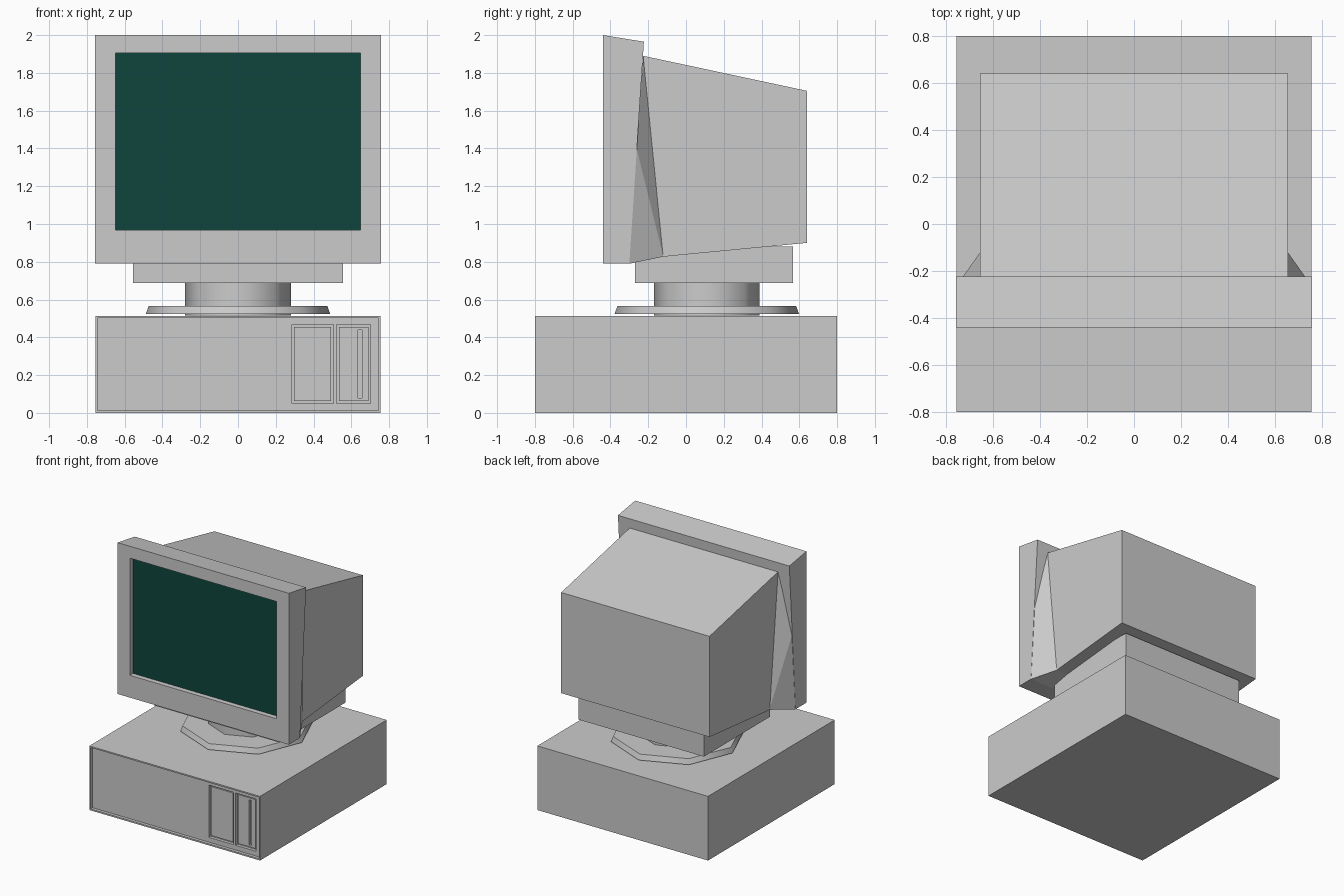
import bpy, bmesh
from math import radians
from mathutils import Matrix

if "Cube" in bpy.data.objects:
    bpy.data.objects.remove(bpy.data.objects["Cube"])


def finish(name, bm):
    bmesh.ops.recalc_face_normals(bm, faces=bm.faces)
    me = bpy.data.meshes.new(name)
    bm.to_mesh(me)
    bm.free()
    ob = bpy.data.objects.new(name, me)
    bpy.context.collection.objects.link(ob)
    return ob


def activate(ob):
    bpy.ops.object.select_all(action='DESELECT')
    ob.select_set(True)
    bpy.context.view_layer.objects.active = ob


def smooth(ob, angle=50):
    activate(ob)
    bpy.ops.object.shade_smooth_by_angle(angle=radians(angle))


def box(name, x, y, z):
    bm = bmesh.new()
    bmesh.ops.create_cube(bm, size=1)
    for v in bm.verts:
        v.co = [r[0] if c < 0 else r[1] for r, c in zip((x, y, z), v.co)]
    return finish(name, bm)


def prism(name, half_width, profile):
    """Side profile (y, z) extruded across x."""
    bm = bmesh.new()
    face = bm.faces.new([bm.verts.new((-half_width, y, z)) for y, z in profile])
    ext = bmesh.ops.extrude_face_region(bm, geom=[face])
    for v in ext['geom']:
        if isinstance(v, bmesh.types.BMVert):
            v.co.x = half_width
    return finish(name, bm)


def octagon(name, r_low, r_high, z0, z1):
    bm = bmesh.new()
    bmesh.ops.create_cone(bm, cap_ends=True, segments=8, radius1=r_low, radius2=r_high,
                          depth=z1 - z0, matrix=Matrix.Translation((0, 0.11, (z0 + z1) / 2)))
    ob = finish(name, bm)
    smooth(ob)
    return ob


def cut(ob, x, y, z):
    cutter = box("cutter", x, y, z)
    cutter.hide_render = True
    mod = ob.modifiers.new("cut", 'BOOLEAN')
    mod.operation = 'DIFFERENCE'
    mod.solver = 'EXACT'
    mod.object = cutter
    activate(ob)
    bpy.ops.object.modifier_apply(modifier=mod.name)
    bpy.data.objects.remove(cutter)


# Desktop case with recessed front panel, two drive bays
case = box("case", (-0.755, 0.755), (-0.8, 0.8), (0, 0.513))
cut(case, (-0.745, 0.745), (-0.9, -0.775), (0.012, 0.502))
for x0, x1 in ((0.285, 0.505), (0.522, 0.702)):
    cut(case, (x0, x1), (-0.9, -0.75), (0.05, 0.468))

# Bay covers; the narrow one has a drive slot
box("bay_cover", (0.297, 0.493), (-0.765, -0.74), (0.064, 0.456))
drive = box("drive_cover", (0.535, 0.69), (-0.765, -0.735), (0.064, 0.456))
cut(drive, (0.635, 0.657), (-0.9, -0.745), (0.08, 0.44))

# Swivel stand
octagon("stand_base", 0.488, 0.473, 0.524, 0.566)
octagon("stand_neck", 0.28, 0.28, 0.515, 0.70)
box("stand_top", (-0.555, 0.555), (-0.27, 0.567), (0.688, 0.88))

# Monitor housing
prism("monitor_body", 0.656, [(-0.3, 0.79), (-0.12, 0.827), (0.64, 0.9),
                              (0.64, 1.705), (-0.225, 1.89)])

# Lower side flares that blend the housing into the bezel
for side, label in ((-1, "left"), (1, "right")):
    bm = bmesh.new()
    for x, y, z in ((0.757, -0.264, 1.41), (0.757, -0.3, 0.79), (0.655, -0.12, 0.827),
                    (0.655, -0.226, 1.89), (0.655, -0.3, 0.79)):
        bm.verts.new((side * x, y, z))
    bmesh.ops.convex_hull(bm, input=bm.verts)
    finish("side_flare_" + label, bm)

# Screen bezel with a recess for the screen
bezel = prism("bezel", 0.758, [(-0.44, 0.79), (-0.3, 0.79), (-0.223, 1.965), (-0.44, 2.0)])
cut(bezel, (-0.648, 0.648), (-0.6, -0.39), (0.968, 1.905))

# Screen
screen = box("screen", (-0.648, 0.648), (-0.4, -0.38), (0.968, 1.905))
mat = bpy.data.materials.new("screen_green")
mat.diffuse_color = (0.005, 0.06, 0.048, 1)
mat.use_nodes = True
mat.node_tree.nodes["Principled BSDF"].inputs["Base Color"].default_value = mat.diffuse_color
screen.data.materials.append(mat)
